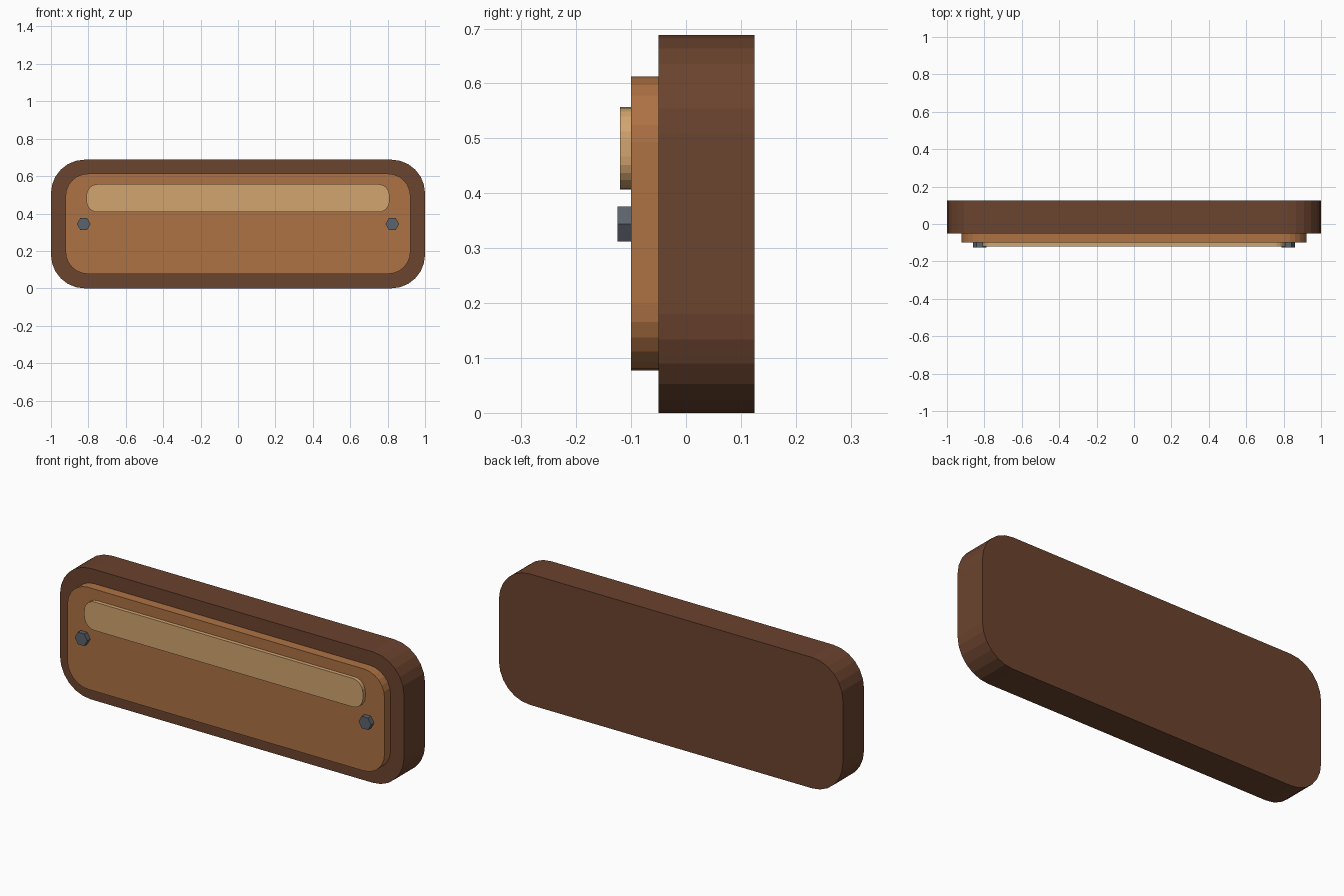
import bpy, bmesh, math

if "Cube" in bpy.data.objects:
    bpy.data.objects.remove(bpy.data.objects["Cube"])


def material(name, rgb):
    """Flat colour from 0-255 sRGB values, stored as linear."""
    m = bpy.data.materials.new(name)
    lin = [(c / 255 / 12.92) if c < 10 else ((c / 255 + 0.055) / 1.055) ** 2.4 for c in rgb]
    m.diffuse_color = (*lin, 1)
    m.use_nodes = True
    m.node_tree.nodes["Principled BSDF"].inputs["Base Color"].default_value = m.diffuse_color
    return m


def extrude_profile(name, profile, y_front, y_back, mat):
    """Solid made by pushing an x-z outline from y_front to y_back."""
    bm = bmesh.new()
    face = bm.faces.new([bm.verts.new((x, y_front, z)) for x, z in profile])
    new = bmesh.ops.extrude_face_region(bm, geom=[face], use_keep_orig=True)["geom"]
    moved = [v for v in new if isinstance(v, bmesh.types.BMVert)]
    bmesh.ops.translate(bm, verts=moved, vec=(0, y_back - y_front, 0))
    bmesh.ops.recalc_face_normals(bm, faces=bm.faces)
    mesh = bpy.data.meshes.new(name)
    bm.to_mesh(mesh)
    bm.free()
    mesh.materials.append(mat)
    obj = bpy.data.objects.new(name, mesh)
    bpy.context.collection.objects.link(obj)
    return obj


def rounded_rect(half_w, z0, z1, r, seg=6):
    pts = []
    corners = [(half_w - r, z1 - r), (r - half_w, z1 - r),
               (r - half_w, z0 + r), (half_w - r, z0 + r)]
    for q, (cx, cz) in enumerate(corners):
        for i in range(seg + 1):
            a = math.pi / 2 * (q + i / seg)
            pts.append((cx + r * math.cos(a), cz + r * math.sin(a)))
    return pts


def hexagon(cx, cz, r):
    return [(cx + r * math.cos(math.pi / 3 * i), cz + r * math.sin(math.pi / 3 * i))
            for i in range(6)]


dark_wood = material("dark_wood", (107, 67, 46))
mid_wood = material("mid_wood", (174, 114, 68))
light_wood = material("light_wood", (210, 165, 111))
steel = material("steel", (92, 99, 108))

# Stacked rounded boards
extrude_profile("backing_board", rounded_rect(1.0, 0.0, 0.688, 0.18), -0.05, 0.125, dark_wood)
extrude_profile("front_panel", rounded_rect(0.922, 0.077, 0.613, 0.12), -0.10, -0.05, mid_wood)
extrude_profile("raised_strip", rounded_rect(0.81, 0.407, 0.557, 0.06), -0.12, -0.10, light_wood)

# Hex bolts on both ends
for side, sx in (("left", -1), ("right", 1)):
    extrude_profile(f"bolt_{side}", hexagon(sx * 0.825, 0.344, 0.0365), -0.125, -0.10, steel)
